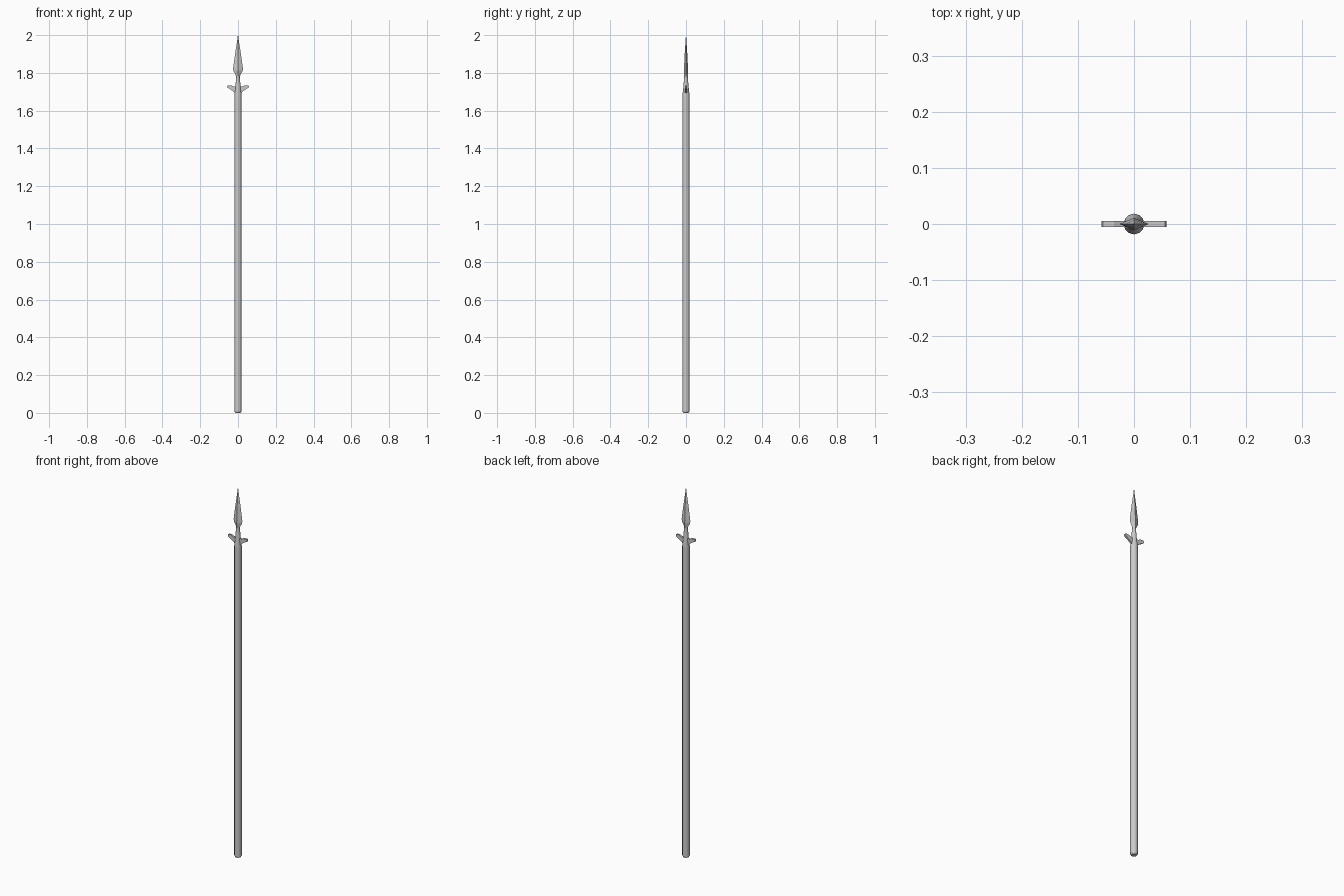
import bpy, bmesh
from math import cos, sin, tau

if "Cube" in bpy.data.objects:
    bpy.data.objects.remove(bpy.data.objects["Cube"])


def finish(name, bm, smooth=True):
    bmesh.ops.recalc_face_normals(bm, faces=bm.faces)
    mesh = bpy.data.meshes.new(name)
    bm.to_mesh(mesh)
    bm.free()
    ob = bpy.data.objects.new(name, mesh)
    bpy.context.collection.objects.link(ob)
    if smooth:
        bpy.ops.object.select_all(action='DESELECT')
        bpy.context.view_layer.objects.active = ob
        ob.select_set(True)
        bpy.ops.object.shade_smooth_by_angle(angle=0.55)
    return ob


def loft(name, sections, sides, smooth=True):
    """Skin elliptical rings given as (z, half width x, half depth y)."""
    bm = bmesh.new()
    rings = [[bm.verts.new((rx * cos(tau * i / sides), ry * sin(tau * i / sides), z))
              for i in range(sides)] for z, rx, ry in sections]
    for a, b in zip(rings, rings[1:]):
        for i in range(sides):
            j = (i + 1) % sides
            bm.faces.new((a[i], a[j], b[j], b[i]))
    bm.faces.new(rings[0])
    bm.faces.new(rings[-1])
    return finish(name, bm, smooth)


# Wooden pole with a chamfered butt
loft("shaft", [(0, .014, .014), (.007, .0185, .0185), (1.68, .0185, .0185)], 12)

# Tapered socket flowing into the neck of the blade
loft("socket", [(1.676, .0185, .0185), (1.685, .0185, .0185), (1.73, .0135, .0135),
                (1.785, .009, .009), (1.81, .007, .009)], 12)

# Diamond-section blade
loft("blade", [(1.775, .008, .009), (1.795, .015, .0105), (1.812, .025, .011),
               (1.825, .026, .0105), (1.90, .0155, .007), (1.96, .006, .003),
               (2.0, .0005, .0005)], 4, smooth=False)

# Pair of side lugs, extruded from one outline
outline = [(.008, 1.692), (.017, 1.695), (.037, 1.711), (.055, 1.721), (.058, 1.727),
           (.055, 1.734), (.036, 1.734), (.022, 1.727), (.008, 1.727)]
for side, label in ((-1, "left"), (1, "right")):
    bm = bmesh.new()
    face = bm.faces.new([bm.verts.new((side * x, -.005, z)) for x, z in outline])
    ext = bmesh.ops.extrude_face_region(bm, geom=[face])
    bmesh.ops.translate(bm, vec=(0, .01, 0),
                        verts=[v for v in ext['geom'] if isinstance(v, bmesh.types.BMVert)])
    finish(label + "_lug", bm, smooth=False)
